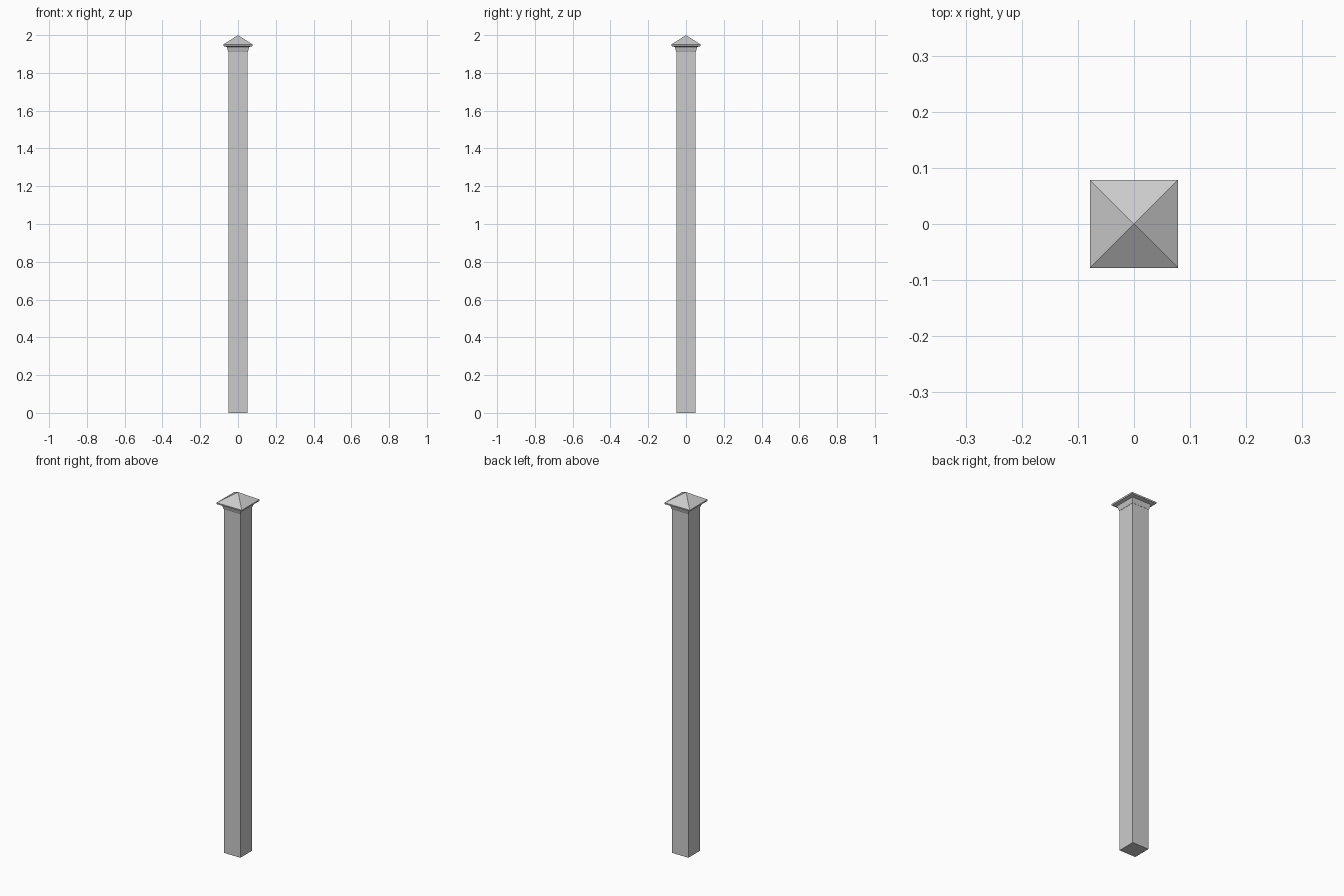
import bpy, bmesh

if "Cube" in bpy.data.objects:
    bpy.data.objects.remove(bpy.data.objects["Cube"])


def square_loft(name, profile):
    """Stack square rings (half width, z); half width 0 makes a point."""
    bm = bmesh.new()
    rings = []
    for h, z in profile:
        corners = [(0, 0)] if h == 0 else [(-h, -h), (h, -h), (h, h), (-h, h)]
        rings.append([bm.verts.new((x, y, z)) for x, y in corners])
    bm.faces.new(rings[0][::-1])
    for a, b in zip(rings, rings[1:]):
        for i in range(4):
            j = (i + 1) % 4
            top = [b[0]] if len(b) == 1 else [b[j], b[i]]
            bm.faces.new([a[i], a[j]] + top)
    if len(rings[-1]) == 4:
        bm.faces.new(rings[-1])
    bmesh.ops.recalc_face_normals(bm, faces=bm.faces)
    mesh = bpy.data.meshes.new(name)
    bm.to_mesh(mesh)
    bm.free()
    obj = bpy.data.objects.new(name, mesh)
    bpy.context.collection.objects.link(obj)
    return obj


# Square post shaft
square_loft("post", [(0.05, 0), (0.05, 1.93)])

# Cap: flared collar, overhanging lip and pyramid top
square_loft("post_cap", [(0.051, 1.91), (0.053, 1.915), (0.059, 1.937),
                         (0.077, 1.942), (0.078, 1.95), (0, 2.0)])
